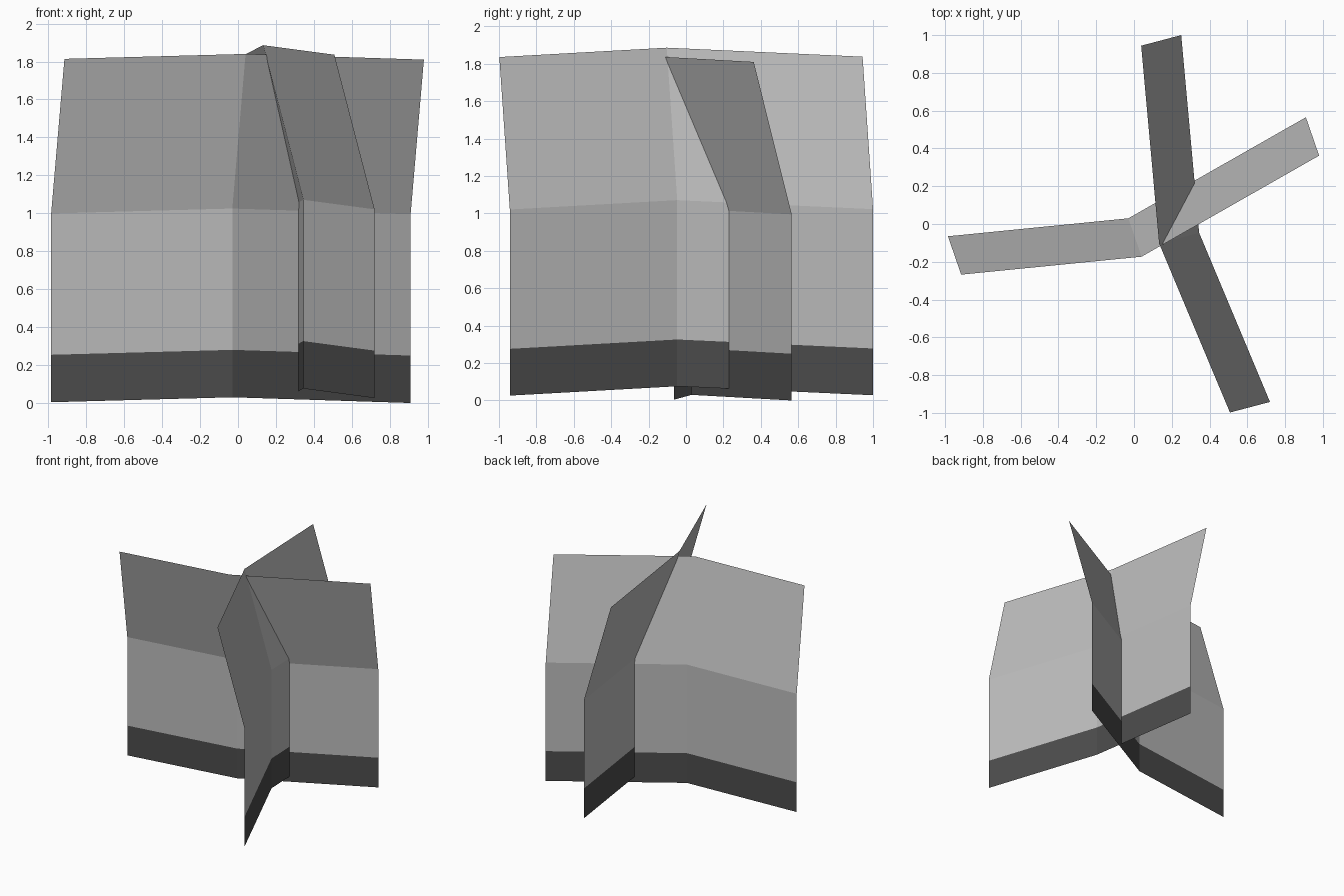
import bpy
import bmesh
from mathutils import Vector

cube = bpy.data.objects.get("Cube")
if cube:
    bpy.data.objects.remove(cube, do_unlink=True)


def make_material(name, value):
    mat = bpy.data.materials.new(name)
    mat.use_nodes = True
    colour = (value, value, value, 1)
    mat.diffuse_color = colour
    mat.node_tree.nodes["Principled BSDF"].inputs["Base Color"].default_value = colour
    return mat


light_grey = make_material("light grey", 0.5)
dark_grey = make_material("dark grey", 0.072)


def bent_sheet(name, path, top_lean):
    """Thin sheet swept up from a bent ground path, with a leaning top row."""
    bm = bmesh.new()
    rows = [(0, 0, 0), (0, 0, 0.25), (0, 0, 0.995), (*top_lean, 1.81)]
    grid = [[bm.verts.new(Vector(p) + Vector(r)) for p in path] for r in rows]
    for i, (low, high) in enumerate(zip(grid, grid[1:])):
        for j in range(len(path) - 1):
            face = bm.faces.new((low[j], low[j + 1], high[j + 1], high[j]))
            face.material_index = 1 if i == 0 else 0  # dark band at the foot
    mesh = bpy.data.meshes.new(name)
    bm.to_mesh(mesh)
    bm.free()
    mesh.materials.append(light_grey)
    mesh.materials.append(dark_grey)
    obj = bpy.data.objects.new(name, mesh)
    bpy.context.collection.objects.link(obj)


# Sheet running side to side, leaning forward at the top
bent_sheet("cross_sheet",
           [(-0.985, -0.065, 0.004), (-0.03, 0.03, 0.03), (0.91, 0.565, 0)],
           (0.07, -0.203))

# Sheet running front to back, leaning to the right at the top
bent_sheet("lengthwise_sheet",
           [(0.72, -0.942, 0.026), (0.345, -0.047, 0.076), (0.25, 1, 0.028)],
           (-0.212, -0.056))
